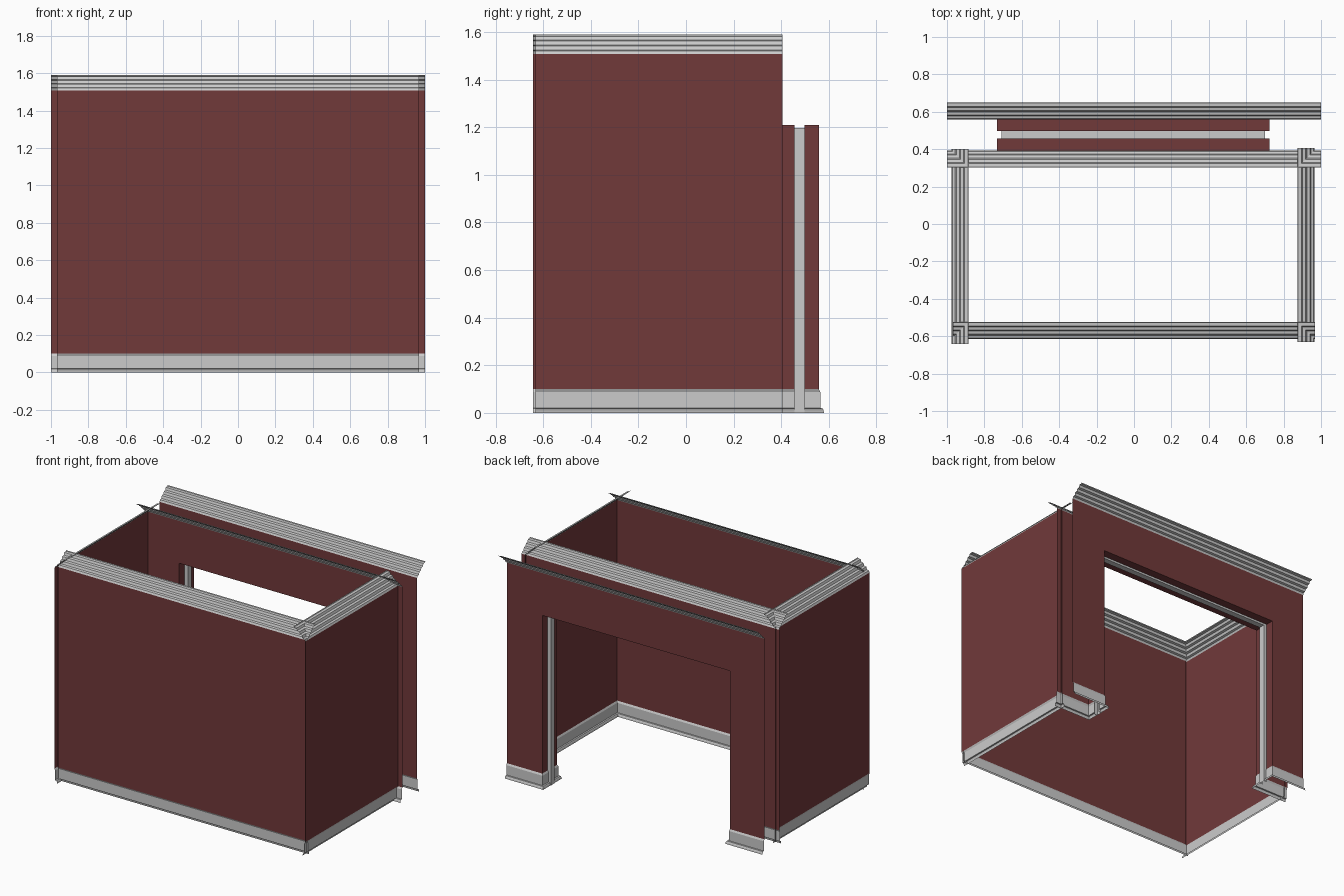
import bpy
from mathutils import Vector

if "Cube" in bpy.data.objects:
    bpy.data.objects.remove(bpy.data.objects["Cube"])

# Dark red wall colour
red = bpy.data.materials.new("wall_red")
red.diffuse_color = (0.165, 0.041, 0.042, 1)
red.use_nodes = True
red.node_tree.nodes["Principled BSDF"].inputs["Base Color"].default_value = red.diffuse_color


def make(name, verts, faces, mat=None):
    mesh = bpy.data.meshes.new(name)
    mesh.from_pydata(verts, [], faces)
    obj = bpy.data.objects.new(name, mesh)
    bpy.context.collection.objects.link(obj)
    if mat:
        mesh.materials.append(mat)
    return obj


def grid_faces(rows, n):
    return [((i + 1) * n + j, i * n + j, i * n + j + 1, (i + 1) * n + j + 1)
            for i in range(rows - 1) for j in range(n - 1)]


def sweep(name, path, profile, mat=None):
    """Run an (offset, z) profile along a floor path, mitred; offsets go left of travel."""
    pts = [Vector(p) for p in path]
    normals = []
    for a, b in zip(pts, pts[1:]):
        d = (b - a).normalized()
        normals.append(Vector((-d.y, d.x)))
    verts = []
    for i, p in enumerate(pts):
        n0, n1 = normals[max(i - 1, 0)], normals[min(i, len(normals) - 1)]
        m = (n0 + n1) / (1 + n0.dot(n1))
        verts += [(p.x + m.x * o, p.y + m.y * o, z) for o, z in profile]
    return make(name, verts, grid_faces(len(pts), len(profile)), mat)


# Shared heights and profiles
BASE, TOP = 0.10, 1.507
WALL = [(0, BASE), (0, TOP)]
SKIRTING = [(0.022, 0), (0.020, 0.010), (0.016, 0.019), (0.006, 0.020),
            (0.006, 0.088), (0.003, 0.094), (0, BASE)]
CROWN = [(0, TOP), (0.006, 1.520), (0.020, 1.524), (0.026, 1.541), (0.042, 1.545),
         (0.048, 1.562), (0.064, 1.566), (0.070, 1.582), (0.088, 1.584), (0.091, 1.59)]

# Opening size
CX, HALF, HEAD = -0.004, 0.729, 1.21
INNER_Y, OUTER_Y = 0.394, 0.558
FRAME_Y0, FRAME_Y1 = 0.456, 0.498

# Plain room walls with skirting and crown
runs = {
    "left": [(-0.976, 0.400), (-0.976, -0.642)],
    "front": [(-0.967, -0.615), (0.968, -0.615)],
    "right": [(0.966, -0.632), (0.966, 0.405)],
}
for side, path in runs.items():
    sweep(side + "_wall", path, WALL, red)
    sweep(side + "_skirting", path, SKIRTING)
    sweep(side + "_crown", path, CROWN)

# Two back wall skins with the wide opening cut out
L, R = CX - HALF, CX + HALF
outline = [(-1, BASE), (L, BASE), (L, HEAD), (R, HEAD),
           (R, BASE), (1, BASE), (1, TOP), (-1, TOP)]
for name, y in (("inner", INNER_Y), ("outer", OUTER_Y)):
    face = list(range(8))
    if name == "outer":
        face.reverse()
    make(name + "_back_wall", [(x, y, z) for x, z in outline], [face], red)
sweep("inner_back_crown", [(1, INNER_Y), (-1, INNER_Y)], CROWN)
sweep("outer_back_crown", [(-1, OUTER_Y), (1, OUTER_Y)], CROWN)


def arch(name, section, bottom, mat=None):
    """U-shaped sweep round the opening; section is (side inset, head inset, y)."""
    verts = []
    for k in range(4):
        sx = -1 if k < 2 else 1
        for a, b, y in section:
            z = HEAD - b if k in (1, 2) else bottom
            verts.append((CX + sx * (HALF - a), y, z))
    return make(name, verts, grid_faces(4, len(section)), mat)


# Opening reveals and the raised frame between them
arch("inner_reveal", [(0, 0, INNER_Y), (0, 0, FRAME_Y0)], BASE, red)
arch("outer_reveal", [(0, 0, FRAME_Y1), (0, 0, OUTER_Y)], BASE, red)
arch("opening_frame", [(0, 0, FRAME_Y0), (0.0245, 0.014, FRAME_Y0),
                       (0.0245, 0.014, FRAME_Y1), (0, 0, FRAME_Y1)], 0)

# Skirting wrapping each post into the opening
for side, edge, end in (("right", R, 1), ("left", L, -1)):
    inner = [(end, INNER_Y), (edge, INNER_Y), (edge, FRAME_Y0)]
    outer = [(edge, FRAME_Y1), (edge, OUTER_Y), (end, OUTER_Y)]
    for name, path in (("inner", inner), ("outer", outer)):
        if side == "left":
            path.reverse()
        sweep(f"{side}_{name}_post_skirting", path, SKIRTING)
